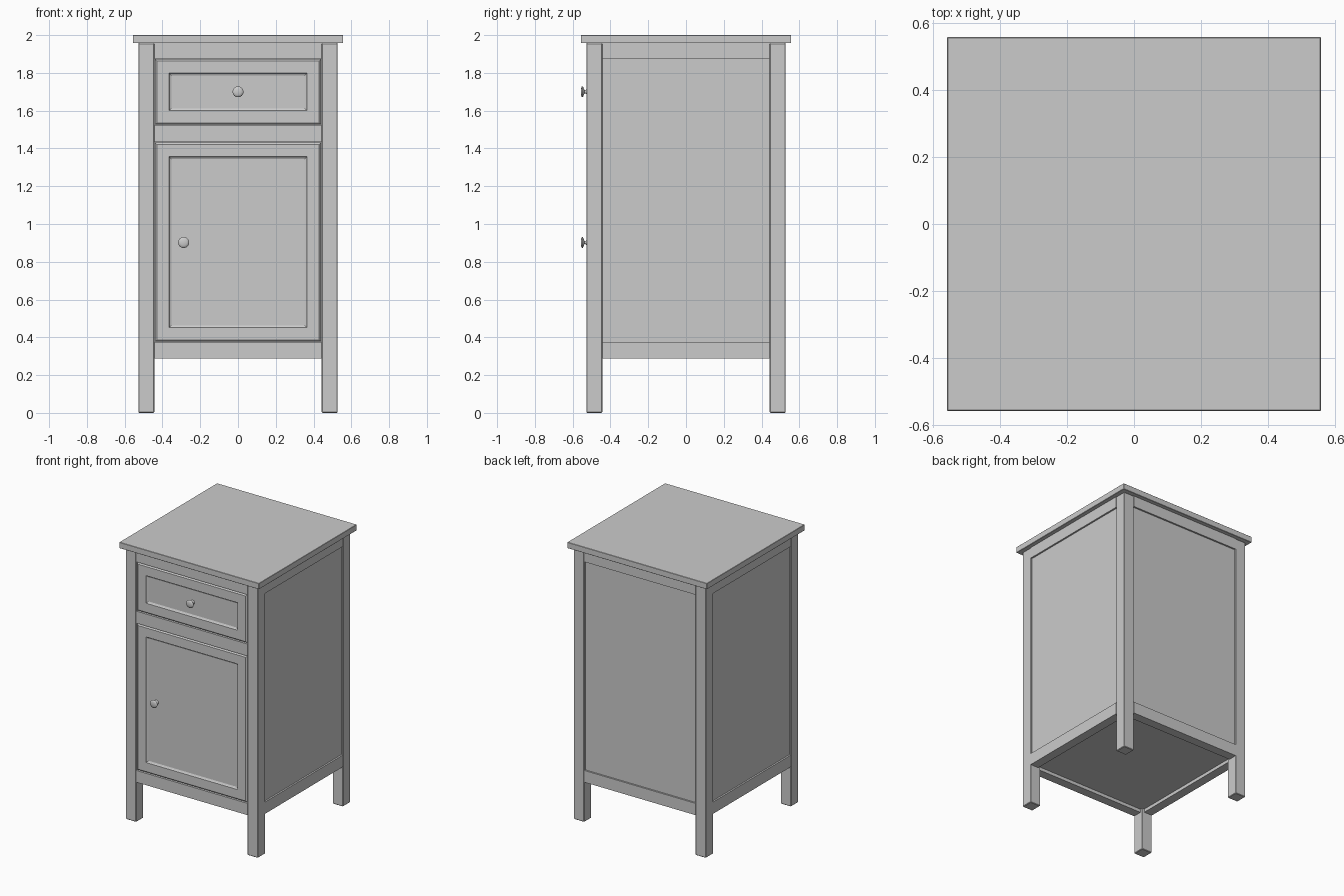
import bpy, bmesh, math
from mathutils import Matrix, Vector

if "Cube" in bpy.data.objects:
    bpy.data.objects.remove(bpy.data.objects["Cube"])

OUT, INN = 0.527, 0.443        # outer and inner faces of the corner posts
MID = (OUT + INN) / 2
RAIL = 0.066                   # rail thickness


def finish(name, bm):
    bmesh.ops.recalc_face_normals(bm, faces=bm.faces)
    me = bpy.data.meshes.new(name)
    bm.to_mesh(me)
    bm.free()
    ob = bpy.data.objects.new(name, me)
    bpy.context.collection.objects.link(ob)
    return ob


def box(name, lo, hi, bevel=0.0, turn=0):
    """Box between two corners, optionally turned about z in quarter turns."""
    lo, hi = Vector(lo), Vector(hi)
    bm = bmesh.new()
    bmesh.ops.create_cube(bm, size=1, matrix=Matrix.Translation((lo + hi) / 2)
                          @ Matrix.Diagonal((*(hi - lo), 1)))
    bm.transform(Matrix.Rotation(turn * math.pi / 2, 4, 'Z'))
    ob = finish(name, bm)
    if bevel:
        mod = ob.modifiers.new("Bevel", 'BEVEL')
        mod.width, mod.segments = bevel, 1
    return ob


def framed_front(name, half_w, z0, z1):
    """Flush front with chamfered rim and sunken centre panel."""
    profile = [(0, -0.47), (0, -0.518), (0.009, -OUT),
               (0.074, -OUT), (0.078, -0.520), (0.086, -0.516)]
    bm = bmesh.new()
    rings = []
    for d, y in profile:
        x, a, b = half_w - d, z0 + d, z1 - d
        rings.append([bm.verts.new(p) for p in
                      ((-x, y, a), (x, y, a), (x, y, b), (-x, y, b))])
    for r, s in zip(rings, rings[1:]):
        for i in range(4):
            j = (i + 1) % 4
            bm.faces.new((r[i], r[j], s[j], s[i]))
    bm.faces.new(rings[0])
    bm.faces.new(rings[-1])
    return finish(name, bm)


def knob(name, x, z):
    """Turned knob: flared foot, narrow neck and domed cap."""
    profile = [(0.016, -0.513), (0.016, -0.524), (0.009, -0.531), (0.009, -0.538),
               (0.027, -0.545), (0.029, -0.548), (0.027, -0.552),
               (0.016, -0.556), (0, -0.557)]
    bm = bmesh.new()
    vs = [bm.verts.new((x + r, y, z)) for r, y in profile]
    es = [bm.edges.new(p) for p in zip(vs, vs[1:])]
    bmesh.ops.spin(bm, geom=vs + es, cent=(x, 0, z), axis=(0, 1, 0),
                   angle=2 * math.pi, steps=32)
    bmesh.ops.remove_doubles(bm, verts=bm.verts, dist=1e-5)
    ob = finish(name, bm)
    bpy.context.view_layer.objects.active = ob
    ob.select_set(True)
    bpy.ops.object.shade_smooth_by_angle(angle=math.radians(50))
    ob.select_set(False)


# Table top
box("top_slab", (-0.557, -0.557, 1.957), (0.557, 0.557, 2.0), 0.002)

# Corner posts running down into legs, mirrored to four corners
post = box("corner_posts", (INN, INN, 0), (OUT, OUT, 1.957))
mirror = post.modifiers.new("Mirror", 'MIRROR')
mirror.use_axis = (True, True, False)
center = bpy.data.objects.new("mirror_center", None)
center.hide_render = True
bpy.context.collection.objects.link(center)
mirror.mirror_object = center
bev = post.modifiers.new("Bevel", 'BEVEL')
bev.width, bev.segments = 0.004, 1

# Rails on every side, sunken panels on the sides and back
for turn, side in enumerate(("front", "right", "back", "left")):
    for part, z0, z1 in (("bottom_rail", 0.288, 0.373), ("top_rail", 1.877, 1.957)):
        box(f"{side}_{part}", (-INN, -OUT, z0), (INN, -OUT + RAIL, z1), 0, turn)
    if side != "front":
        box(f"{side}_panel", (-INN, -0.515, 0.373), (INN, -0.48, 1.877), 0, turn)
box("front_middle_rail", (-INN, -OUT, 1.522), (INN, -OUT + RAIL, 1.435))

# Cabinet floor
box("floor_panel", (-0.47, -0.47, 0.312), (0.47, 0.47, 0.34))

# Drawer and door
framed_front("drawer_front", INN - 0.004, 1.526, 1.873)
framed_front("door", INN - 0.004, 0.377, 1.431)
knob("drawer_knob", 0, 1.70)
knob("door_knob", -0.288, 0.902)
